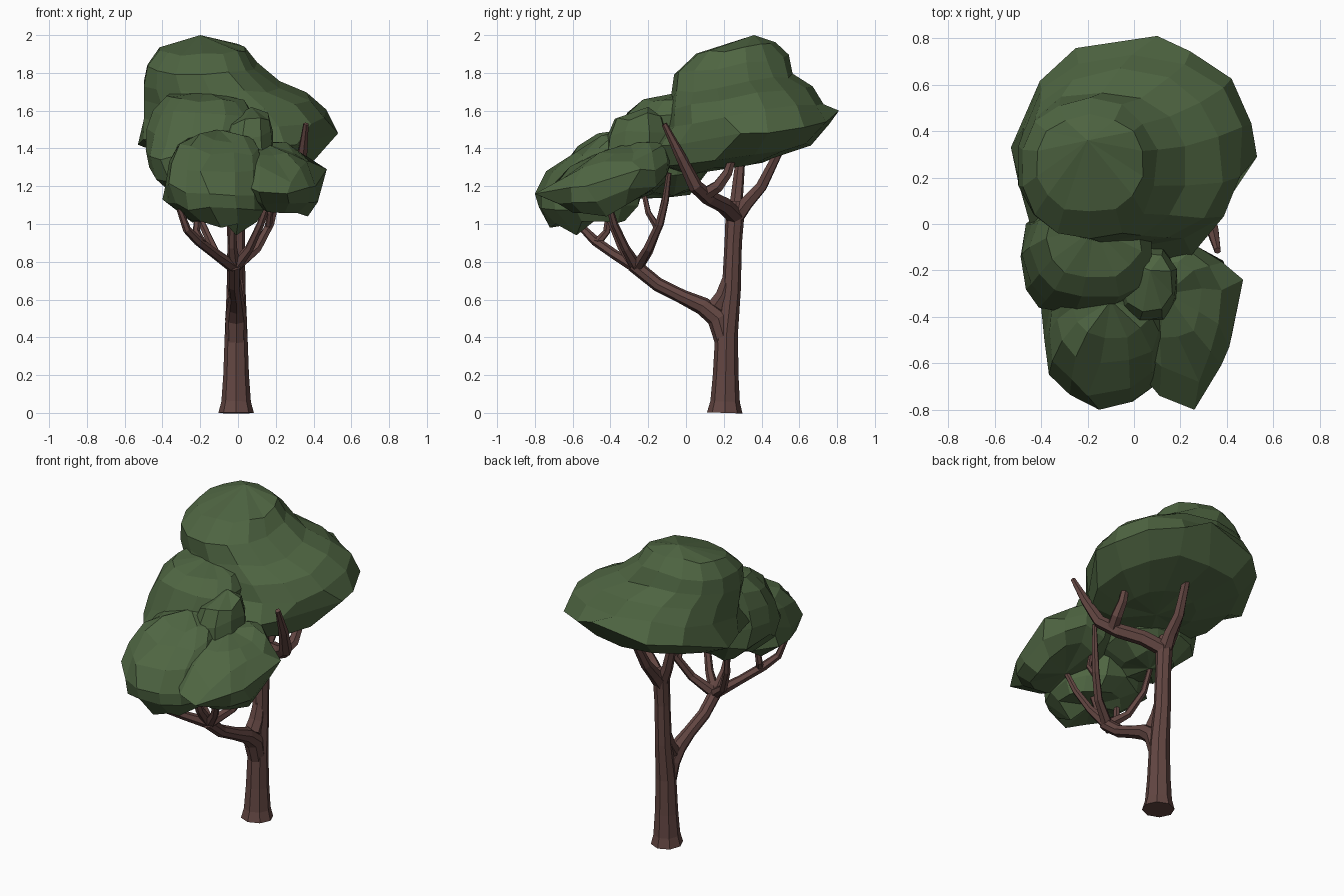
import bpy, bmesh, math, random
from mathutils import Vector

random.seed(4)


def material(name, color):
    m = bpy.data.materials.new(name)
    m.diffuse_color = (*color, 1)
    return m


BARK = material("bark", (0.125, 0.062, 0.055))
LEAF = material("leaf", (0.077, 0.13, 0.054))


def finish(name, bm, mat):
    bmesh.ops.recalc_face_normals(bm, faces=bm.faces)
    mesh = bpy.data.meshes.new(name)
    bm.to_mesh(mesh)
    bm.free()
    mesh.materials.append(mat)
    ob = bpy.data.objects.new(name, mesh)
    bpy.context.collection.objects.link(ob)
    return ob


def bridge(bm, rings):
    for a, b in zip(rings, rings[1:]):
        n = len(a)
        for i in range(n):
            j = (i + 1) % n
            bm.faces.new((a[i], a[j], b[j], b[i]))


def limb(name, pts, sides=6):
    """Tapered tube through (x, y, z, radius) points."""
    bm = bmesh.new()
    P = [Vector(p[:3]) for p in pts]
    last = len(P) - 1
    tan = [(P[min(i + 1, last)] - P[max(i - 1, 0)]).normalized() for i in range(last + 1)]
    u = tan[0].orthogonal().normalized()
    rings = []
    for i, t in enumerate(tan):
        if i:
            u = tan[i - 1].rotation_difference(t) @ u
        v = t.cross(u)
        ring = []
        for k in range(sides):
            a = 2 * math.pi * k / sides
            ring.append(bm.verts.new(P[i] + (u * math.cos(a) + v * math.sin(a)) * pts[i][3]))
        rings.append(ring)
    bridge(bm, rings)
    bm.faces.new(rings[0])
    bm.faces.new(rings[-1])
    return finish(name, bm, BARK)


def foliage(name, bottom, rings, top, sides, slope, amp=0.04, pulls=(), square=0.9):
    """Lumpy stack of (cx, cy, cz, rx, ry) rings; slope tilts each ring along x and y."""
    bm = bmesh.new()
    loops = []
    for cx, cy, cz, rx, ry in rings:
        loop = []
        for k in range(sides):
            a = 2 * math.pi * (k + 0.5) / sides
            f = 1 + random.uniform(-amp, amp)
            c, s = math.cos(a), math.sin(a)
            dx = rx * f * math.copysign(abs(c) ** square, c)
            dy = ry * f * math.copysign(abs(s) ** square, s)
            z = cz + dx * slope[0] + dy * slope[1] + random.uniform(-amp, amp) * 0.4
            loop.append(bm.verts.new((cx + dx, cy + dy, z)))
        loops.append(loop)
    bridge(bm, loops)
    for apex, loop in ((bottom, loops[0]), (top, loops[-1])):
        c = bm.verts.new(apex)
        for i in range(sides):
            bm.faces.new((c, loop[i], loop[(i + 1) % sides]))
    # drag the nearest corner to each marked point
    for p in pulls:
        p = Vector(p)
        min(bm.verts, key=lambda v: (v.co - p).length).co = p
    return finish(name, bm, LEAF)


# Trunk with flared foot
limb("trunk", [(-0.01, 0.205, 0, 0.094), (-0.01, 0.207, 0.06, 0.078), (-0.01, 0.21, 0.2, 0.068),
               (-0.01, 0.215, 0.42, 0.060), (-0.01, 0.24, 0.65, 0.050), (-0.01, 0.25, 0.9, 0.046),
               (-0.01, 0.26, 1.06, 0.050), (-0.01, 0.265, 1.12, 0.035)], 8)

# Upper branches
limb("upper_back_branch", [(-0.01, 0.26, 1.03, .045), (0.0, 0.32, 1.11, .038),
                           (0.0, 0.40, 1.2, .032), (0.02, 0.49, 1.38, .024)])
limb("upper_left_branch", [(-0.01, 0.26, 1.03, .042), (-0.06, 0.27, 1.15, .033),
                           (-0.12, 0.29, 1.36, .025)])
limb("upper_right_branch", [(0, 0.26, 1.04, .046), (0.10, 0.20, 1.1, .044), (0.22, 0.12, 1.14, .042),
                            (0.30, 0.05, 1.2, .038), (0.34, -0.03, 1.36, .028), (0.36, -0.115, 1.53, .015)])
limb("upper_right_fork", [(0.24, 0.09, 1.15, .038), (0.27, 0.17, 1.2, .034),
                          (0.27, 0.22, 1.27, .028), (0.27, 0.25, 1.36, .02)])

# Low forward limb and its twigs
limb("forward_limb", [(-0.01, 0.21, 0.36, .052), (-0.01, 0.17, 0.50, .058), (-0.01, 0.09, 0.565, .048),
                      (-0.01, -0.02, 0.615, .038), (-0.02, -0.15, 0.68, .037), (-0.02, -0.28, 0.785, .038)], 8)
limb("limb_fillet", [(-0.01, 0.23, 0.72, .035), (-0.01, 0.20, 0.62, .045), (-0.01, 0.16, 0.56, .05)])
HUB = (-0.02, -0.26, 0.77, .034)
limb("left_twig", [HUB, (-0.12, -0.38, 0.84, .026), (-0.21, -0.48, 0.91, .026),
                   (-0.27, -0.54, 0.97, .022), (-0.31, -0.56, 1.08, .016)])
limb("left_twig_fork", [(-0.19, -0.47, 0.90, .023), (-0.22, -0.42, 0.96, .02), (-0.21, -0.40, 1.12, .016)])
limb("middle_twig", [HUB, (-0.03, -0.34, 0.88, .025), (-0.03, -0.41, 1.04, .018), (-0.03, -0.43, 1.12, .015)])
limb("right_front_twig", [HUB, (0.06, -0.32, 0.87, .024), (0.12, -0.38, 1.0, .02), (0.17, -0.42, 1.14, .015)])
limb("right_back_twig", [HUB, (0.10, -0.2, 0.87, .026), (0.17, -0.14, 1.0, .023),
                         (0.20, -0.11, 1.12, .019), (0.22, -0.09, 1.27, .013)])
limb("right_back_fork", [(0.16, -0.15, 0.98, .02), (0.17, -0.2, 1.06, .016), (0.14, -0.22, 1.15, .013)])
limb("left_back_twig", [HUB, (-0.12, -0.2, 0.85, .024), (-0.19, -0.14, 1.0, .02), (-0.22, -0.1, 1.2, .014)])

# Main crown: wide tilted brim, shoulder, then an off-centre dome
foliage("main_crown", (0, 0.2, 1.29),
        [(0, 0.2, 1.30, .22, .22), (-0.01, 0.26, 1.36, .41, .40), (0, 0.31, 1.47, .52, .48),
         (-0.01, 0.31, 1.58, .49, .42), (-0.06, 0.28, 1.67, .44, .38), (-0.14, 0.25, 1.74, .36, .32),
         (-0.19, 0.24, 1.84, .29, .30), (-0.19, 0.26, 1.93, .23, .21)],
        (-0.2, 0.35, 1.98), 14, (0.0, 0.15), 0.03,
        [(0.1, 0.81, 1.6), (0.53, 0.29, 1.48), (-0.53, 0.33, 1.42), (-0.2, 0.36, 2.0),
         (-0.42, -0.1, 1.44), (0.31, -0.04, 1.42)], 0.9)

# Middle mass between the crown and the forward clumps
middle = foliage("front_foliage", (-0.2, -0.1, 1.14),
                 [(-0.2, -0.12, 1.16, .13, .17), (-0.2, -0.13, 1.25, .25, .25), (-0.2, -0.14, 1.38, .28, .25),
                  (-0.2, -0.13, 1.49, .27, .24), (-0.18, -0.1, 1.59, .26, .22), (-0.17, -0.06, 1.67, .20, .17)],
                 (-0.17, -0.02, 1.70), 13, (0.0, 0.06), 0.05,
                 [(-0.41, -0.36, 1.34), (-0.47, -0.18, 1.3), (-0.38, -0.33, 1.42)], 0.8)

# Front left clump
left = foliage("front_left_foliage", (-0.08, -0.48, 1.02),
               [(-0.08, -0.5, 1.01, .19, .19), (-0.11, -0.51, 1.09, .25, .26), (-0.12, -0.50, 1.2, .26, .28),
                (-0.12, -0.46, 1.31, .25, .25), (-0.11, -0.41, 1.40, .23, .19), (-0.1, -0.36, 1.46, .17, .13)],
               (-0.1, -0.33, 1.50), 13, (-0.05, 0.08), 0.06,
               [(-0.01, -0.58, 0.94), (-0.25, -0.6, 1.02), (-0.15, -0.8, 1.16), (-0.40, -0.36, 1.13),
                (-0.09, -0.72, 0.98), (-0.2, -0.74, 1.28)], 0.9)

# Front right clump, long and sloping up towards the back
right = foliage("front_right_foliage", (0.18, -0.4, 1.1),
                [(0.20, -0.39, 1.12, .16, .22), (0.20, -0.39, 1.18, .24, .30), (0.20, -0.39, 1.27, .25, .31),
                 (0.18, -0.36, 1.35, .20, .25), (0.15, -0.33, 1.40, .14, .17)],
                (0.14, -0.3, 1.43), 12, (-0.1, 0.22), 0.06,
                [(0.26, -0.8, 1.16), (0.37, -0.42, 1.04), (0.47, -0.24, 1.29), (0.11, -0.74, 1.17),
                 (0.41, -0.53, 1.2), (0.28, -0.68, 1.22)])

# Small raised knob
knob = foliage("top_knob", (0.06, -0.25, 1.32),
               [(0.05, -0.26, 1.35, .15, .18), (0.05, -0.26, 1.46, .14, .17), (0.06, -0.25, 1.56, .11, .13)],
               (0.07, -0.2, 1.62), 9, (0.1, 0.08), 0.07)

# Merge the forward clumps into one skin
bpy.context.view_layer.objects.active = middle
for other in (left, right, knob):
    mod = middle.modifiers.new("merge", 'BOOLEAN')
    mod.operation, mod.solver, mod.object = 'UNION', 'EXACT', other
    bpy.ops.object.modifier_apply(modifier=mod.name)
    bpy.data.objects.remove(other)
